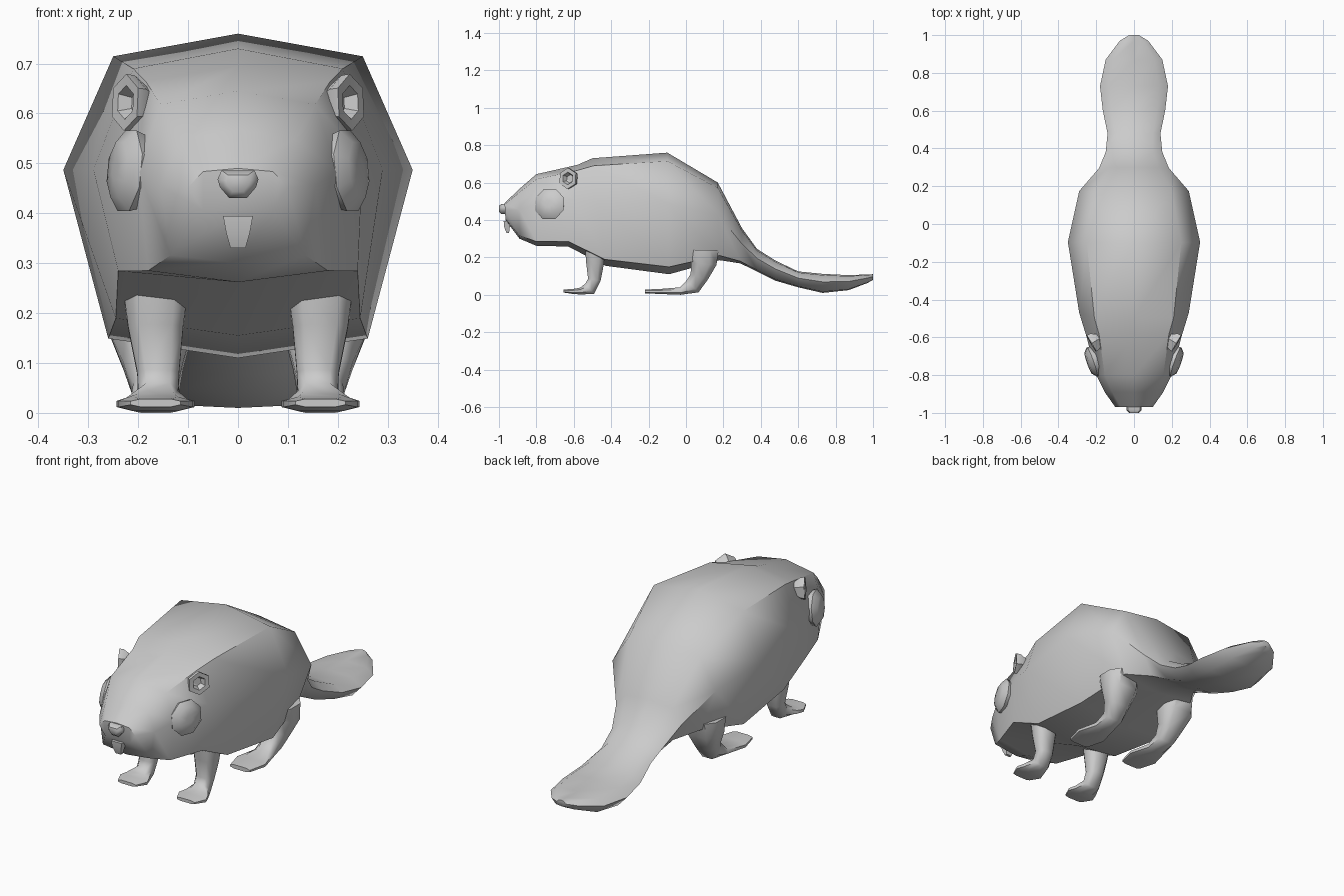
import bpy, bmesh, math
from mathutils import Vector

if "Cube" in bpy.data.objects:
    bpy.data.objects.remove(bpy.data.objects["Cube"])


def loft(name, rings, mirror=False, angle=50):
    """Skin a list of equal-length rings, cap both ends."""
    bm = bmesh.new()
    vr = [[bm.verts.new(p) for p in r] for r in rings]
    n = len(vr[0])
    for a, b in zip(vr, vr[1:]):
        for i in range(n):
            bm.faces.new((a[i], a[(i + 1) % n], b[(i + 1) % n], b[i]))
    bm.faces.new(vr[0])
    bm.faces.new(vr[-1])
    bmesh.ops.recalc_face_normals(bm, faces=bm.faces)
    me = bpy.data.meshes.new(name)
    bm.to_mesh(me)
    bm.free()
    ob = bpy.data.objects.new(name, me)
    bpy.context.collection.objects.link(ob)
    if mirror:
        ob.modifiers.new("mirror", 'MIRROR')
    bpy.ops.object.select_all(action='DESELECT')
    bpy.context.view_layer.objects.active = ob
    ob.select_set(True)
    bpy.ops.object.shade_smooth_by_angle(angle=math.radians(angle))
    return ob


def disc(center, axis, radius, sides=6, stretch=1.0, up=(0, 0, 1)):
    """Polygon ring facing along axis; stretch lengthens it along up."""
    n = Vector(axis).normalized()
    t = Vector(up).cross(n).normalized()
    u = n.cross(t)
    c = Vector(center)
    return [c + t * radius * math.cos(a) + u * radius * stretch * math.sin(a)
            for a in (2 * math.pi * (i + 0.5) / sides for i in range(sides))]


# Body, head and flat tail: y top, y bottom, z top, z bottom, half widths side / upper / lower
sections = [
    (-0.97, -0.965, .49, .40, .10, .07, .07),
    (-0.89, -0.89, .567, .30, .155, .115, .135),
    (-0.80, -0.80, .645, .262, .20, .155, .18),
    (-0.58, -0.63, .695, .258, .25, .185, .24),
    (-0.50, -0.43, .73, .155, .29, .21, .245),
    (-0.10, -0.09, .76, .11, .35, .25, .26),
    (.17, .18, .60, .185, .29, .20, .21),
    (.30, .29, .355, .168, .185, .13, .13),
    (.38, .38, .245, .125, .15, .10, .10),
    (.48, .48, .182, .075, .14, .10, .10),
    (.60, .60, .125, .04, .165, .12, .12),
    (.73, .73, .112, .010, .18, .13, .13),
    (.87, .87, .105, .025, .15, .11, .11),
    (.97, .97, .109, .063, .075, .05, .05),
    (1.0, 1.0, .110, .08, .025, .015, .015),
]
rings = []
for yt, yb, zt, zb, w, uw, lw in sections:
    h = zt - zb
    half = [(0, zt), (uw, zt - .07 * h), (w, zb + .58 * h), (lw, zb + .06 * h), (0, zb)]
    pts = half + [(-x, z) for x, z in half[3:0:-1]]
    rings.append([(x, yb + (yt - yb) * (z - zb) / h, z) for x, z in pts])
loft("body", rings)


# Legs: x centre, y, z, half width, half depth, tilt of the section in degrees
def leg(name, stations):
    rs = []
    for cx, y, z, w, d, tilt in stations:
        ca, sa = math.cos(math.radians(tilt)), math.sin(math.radians(tilt))
        ring = [(1, .45), (.6, 1), (-.6, 1), (-1, .45), (-1, -.45), (-.6, -1), (.6, -1), (1, -.45)]
        rs.append([(cx + w * a, y + d * b * ca, z + d * b * sa) for a, b in ring])
    loft(name, rs, mirror=True)


leg("front_leg", [
    (.165, -.485, .245, .065, .055, -10),
    (.165, -.487, .17, .055, .048, -8),
    (.16, -.49, .08, .042, .034, -10),
    (.16, -.515, .032, .040, .036, -50),
    (.165, -.565, .020, .062, .018, -85),
    (.165, -.60, .018, .075, .014, -90),
    (.165, -.655, .020, .050, .008, -90),
])
leg("hind_leg", [
    (.175, .09, .24, .085, .085, 0),
    (.175, .095, .165, .085, .068, -5),
    (.17, .07, .095, .060, .048, -20),
    (.165, .035, .045, .045, .045, -45),
    (.165, -.03, .020, .050, .020, -85),
    (.165, -.13, .018, .078, .014, -90),
    (.165, -.22, .018, .055, .010, -90),
])

# Ears: hollow hexagonal cups
ax = Vector((.85, -.5, .05)).normalized()
c = Vector((.222, -.63, .622))
loft("ear", [disc(c - ax * .05, ax, .03), disc(c - ax * .015, ax, .055),
             disc(c + ax * .005, ax, .057), disc(c + ax * .004, ax, .034),
             disc(c - ax * .022, ax, .022)], mirror=True, angle=40)

# Cheeks: low domes on the head sides
ax = Vector((.93, -.33, .1)).normalized()
c = Vector((.222, -.73, .485))
loft("cheek", [disc(c - ax * .035, ax, .075, 8), disc(c, ax, .088, 8),
               disc(c + ax * .022, ax, .06, 8), disc(c + ax * .026, ax, .02, 8)], mirror=True)


# Nose and front teeth
def nose_ring(y, s):
    half = [(.033, .486), (.041, .468), (.036, .452), (.018, .431)]
    pts = half + [(-x, z) for x, z in reversed(half)]
    return [(x * s, y, .462 + (z - .462) * s) for x, z in pts]


loft("nose", [nose_ring(-.95, .95), nose_ring(-.985, 1), nose_ring(-1, .6)])
loft("front_teeth", [[(w, y0, z), (w, y1, z), (-w, y1, z), (-w, y0, z)]
                     for w, y0, y1, z in ((.030, -.975, -.93, .395),
                                          (.024, -.972, -.942, .362),
                                          (.015, -.960, -.946, .330))], angle=30)
